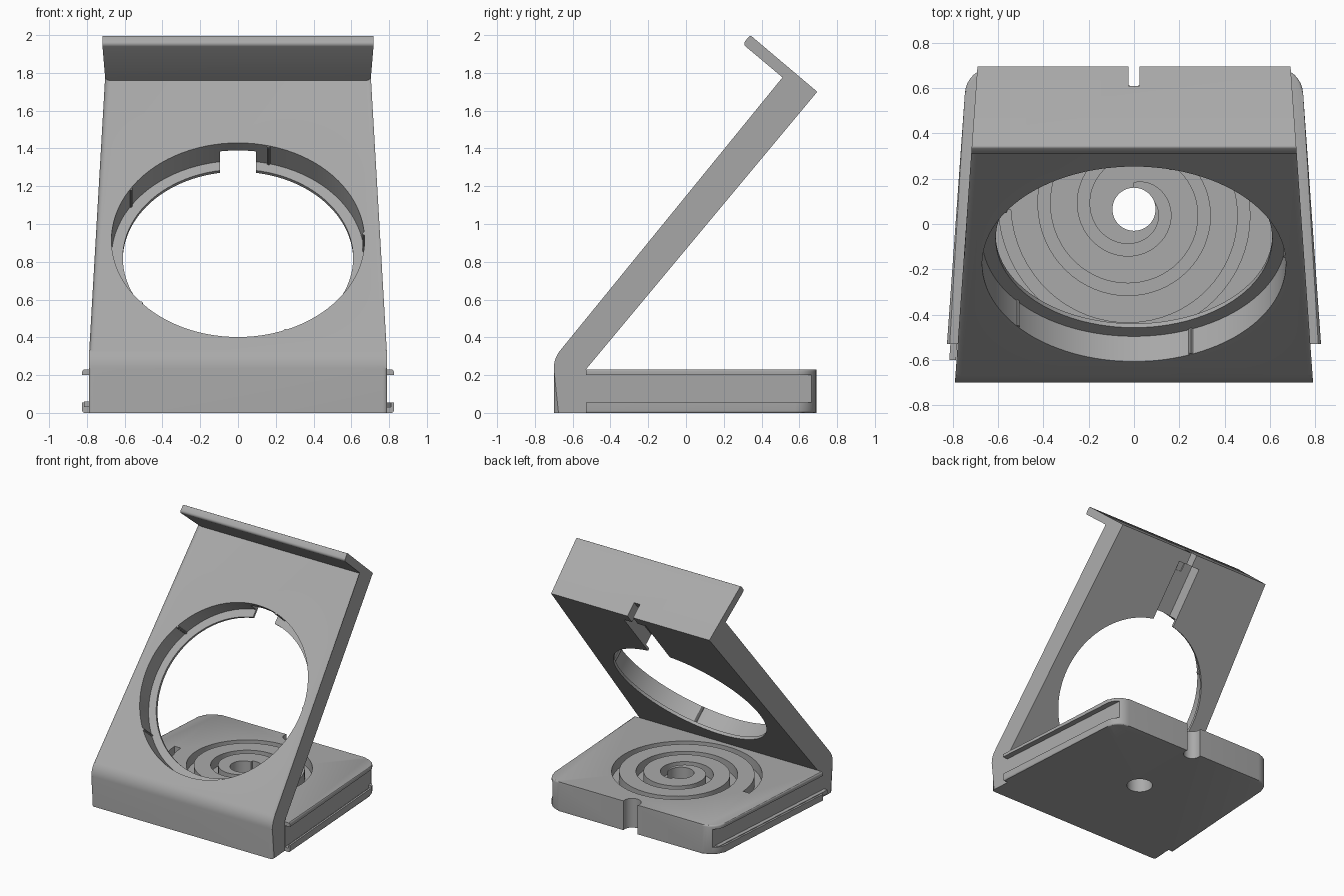
import bpy, bmesh, math
from mathutils import Matrix, Vector

if "Cube" in bpy.data.objects:
    bpy.data.objects.remove(bpy.data.objects["Cube"])

grey = bpy.data.materials.new("grey_plastic")
grey.diffuse_color = (0.4, 0.4, 0.4, 1)
grey.use_nodes = True
grey.node_tree.nodes["Principled BSDF"].inputs["Base Color"].default_value = grey.diffuse_color


def make(name, bm):
    bmesh.ops.recalc_face_normals(bm, faces=bm.faces)
    me = bpy.data.meshes.new(name)
    bm.to_mesh(me)
    bm.free()
    ob = bpy.data.objects.new(name, me)
    bpy.context.collection.objects.link(ob)
    me.materials.append(grey)
    return ob


def skin(bm, a, b):
    """Close two matching loops of points into a solid."""
    va, vb = [bm.verts.new(p) for p in a], [bm.verts.new(p) for p in b]
    n = len(a)
    bm.faces.new(va)
    bm.faces.new(vb[::-1])
    sides = [bm.faces.new((va[i], vb[i], vb[(i + 1) % n], va[(i + 1) % n])) for i in range(n)]
    return va, vb, sides


def prism(name, pts, z0, z1):
    bm = bmesh.new()
    skin(bm, [(x, y, z0) for x, y in pts], [(x, y, z1) for x, y in pts])
    return make(name, bm)


def circle(r, cx=0, cy=0, n=96):
    return [(cx + r * math.cos(2 * math.pi * i / n), cy + r * math.sin(2 * math.pi * i / n))
            for i in range(n)]


def rect(x0, x1, y0, y1):
    return [(x0, y0), (x1, y0), (x1, y1), (x0, y1)]


def cut(target, *cutters):
    for c in cutters:
        m = target.modifiers.new("cut", 'BOOLEAN')
        m.operation, m.object, m.solver = 'DIFFERENCE', c, 'EXACT'
        bpy.context.view_layer.update()
        bpy.context.view_layer.objects.active = target
        bpy.ops.object.modifier_apply(modifier=m.name)
        bpy.data.objects.remove(c)


def fillet(p, a, b, r, n=8):
    """Points of an arc of radius r rounding corner p between neighbours a and b."""
    p, a, b = Vector(p), Vector(a), Vector(b)
    u, v = (a - p).normalized(), (b - p).normalized()
    half = u.angle(v) / 2
    c = p + (u + v).normalized() * r / math.sin(half)
    s, e = p + u * r / math.tan(half) - c, p + v * r / math.tan(half) - c
    ang = s.angle_signed(e)
    return [tuple(c + Matrix.Rotation(-ang * i / n, 2) @ s) for i in range(n + 1)]


# Tilted frame lying on the front face of the holder, local z points out of it
V, W = Vector((0, 0.643, 0.766)), Vector((0, -0.766, 0.643))
tilt = Matrix.Translation((0, -0.176, 0.915)) @ Matrix(((1, 0, 0), V, W)).transposed().to_4x4()


def tilted(ob):
    ob.data.transform(tilt)
    return ob


# Holder: side profile with foot, sloping plate and top lip, narrowing to the rear
back_top, tip = (0.695, 1.70), (0.34, 2.0)
tip_low = (0.30, 1.953)
knee = (-0.70, 0.29)
front = [(-0.70, 0.0)] + fillet(knee, (-0.70, 0), (0.53, 1.76), 0.15) + [(0.53, 1.76)]
front += fillet(tip_low, (0.53, 1.76), tip, 0.02, 4) + fillet(tip, tip_low, back_top, 0.01, 3)
profile = front + [back_top, (-0.53, 0.23), (-0.53, 0.0)]


def half_width(y):
    return 0.79 - 0.0714 * (y + 0.70)


bm = bmesh.new()
left, right, _ = skin(bm, [(-half_width(y), y, z) for y, z in profile],
                      [(half_width(y), y, z) for y, z in profile])
knee_end = 10  # last profile point before the lip's inner corner
rim = [bm.edges.get((s[i], s[i + 1])) for s in (left, right) for i in range(knee_end)]
bmesh.ops.bevel(bm, geom=rim, offset=0.025, segments=4, profile=0.5, affect='EDGES')
holder = make("holder", bm)

# Round pocket with a thin rear ledge, cable channel and cable slot
cut(holder,
    tilted(prism("pocket_cutter", circle(0.67), -0.145, 0.1)),
    tilted(prism("opening_cutter", circle(0.61), -0.4, 0.1)),
    tilted(prism("channel_cutter", rect(-0.095, 0.095, 0.5, 1.07), -0.3, -0.06)),
    tilted(prism("slot_cutter", rect(-0.025, 0.025, 1.0, 1.4), -0.3, -0.05)))

# Five small grip ribs around the pocket wall
ribs = []
for k in range(5):
    a = math.radians(4 + 72 * k)
    ribs.append(tilted(prism("grip_rib_%d" % (k + 1), circle(
        0.01, 0.671 * math.cos(a), 0.671 * math.sin(a), 10), -0.146, -0.002)))

# Base plate: tapered outline with rounded rear corners
TOP = 0.23


def base_half(y):
    return 0.825 - 0.0714 * (y + 0.53)


corner = (base_half(0.69), 0.69)
side = [(base_half(-0.53), -0.53)] + fillet(corner, (base_half(-0.53), -0.53), (0, 0.69), 0.12)
outline = side + [(-x, y) for x, y in reversed(side)]
bm = bmesh.new()
lo, hi, _ = skin(bm, [(x, y, 0) for x, y in outline], [(x, y, TOP) for x, y in outline])
edges = [bm.edges.get((s[i], s[i + 1])) for s in (lo, hi) for i in range(len(s) - 1)]
bmesh.ops.bevel(bm, geom=edges, offset=0.012, segments=3, profile=0.5, affect='EDGES')
base = make("base", bm)

# Side rails: open groove plus a slot behind a low outer lip
for s in (1, -1):
    def strip(inner, outer, y1):
        return [(s * (base_half(y) + d), y) for y, d in
                ((-0.6, inner), (-0.6, outer), (y1, outer), (y1, inner))]
    cut(base, prism("groove_cutter", strip(-0.045, 0.1, 0.665), 0.055, 0.20),
        prism("slot_cutter", strip(-0.045, -0.015, 0.63), 0.03, 0.06))

# Spiral cable groove running clockwise out of the centre hole
cy, steps = 0.065, 180
inner, outer = [], []
for i in range(steps + 1):
    turns = 2.75 * i / steps
    r, a = 0.09 + 0.175 * turns, math.pi / 2 - 2 * math.pi * turns
    for pts, d in ((inner, -0.027), (outer, 0.027)):
        pts.append(((r + d) * math.cos(a), cy + (r + d) * math.sin(a)))
bm = bmesh.new()
rows = [[bm.verts.new((x, y, z)) for x, y, z in
         ((*p, TOP - 0.08), (*q, TOP - 0.08), (*q, TOP + 0.1), (*p, TOP + 0.1))]
        for p, q in zip(inner, outer)]
for a, b in zip(rows, rows[1:]):
    for j in range(4):
        bm.faces.new((a[j], a[(j + 1) % 4], b[(j + 1) % 4], b[j]))
bm.faces.new(rows[0])
bm.faces.new(rows[-1][::-1])
cut(base, make("spiral_cutter", bm),
    prism("centre_hole_cutter", circle(0.095, 0, cy, 48), -0.1, 0.4),
    prism("rear_notch_cutter", circle(0.065, 0, 0.672, 32), -0.1, 0.4))

# Smooth curves, sharp edges
bpy.ops.object.select_all(action='DESELECT')
for ob in [holder, base] + ribs:
    ob.select_set(True)
bpy.context.view_layer.objects.active = holder
bpy.ops.object.shade_smooth_by_angle(angle=math.radians(30))
